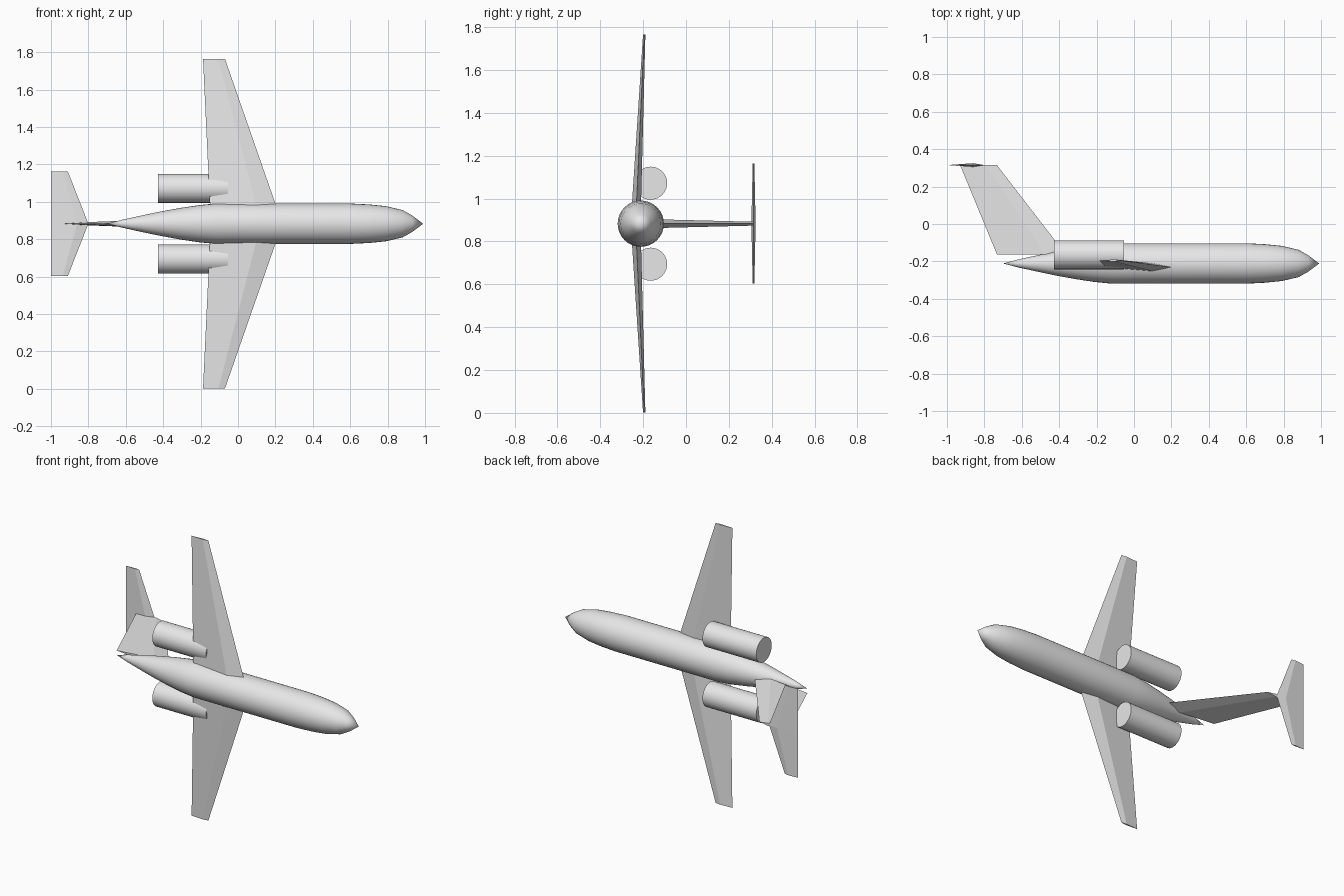
import bpy, bmesh, math
from mathutils import Vector

cube = bpy.data.objects.get("Cube")
if cube:
    bpy.data.objects.remove(cube, do_unlink=True)

grey = bpy.data.materials.new("light grey")
grey.use_nodes = True
grey.diffuse_color = (0.8, 0.8, 0.8, 1)
grey.node_tree.nodes["Principled BSDF"].inputs["Base Color"].default_value = (0.8, 0.8, 0.8, 1)

AXIS = Vector((0, -0.211, 0.883))  # centre line of the body


def finish(name, bm, smooth_angle=None):
    bmesh.ops.recalc_face_normals(bm, faces=bm.faces)
    mesh = bpy.data.meshes.new(name)
    bm.to_mesh(mesh)
    bm.free()
    mesh.materials.append(grey)
    obj = bpy.data.objects.new(name, mesh)
    bpy.context.collection.objects.link(obj)
    if smooth_angle:
        bpy.ops.object.select_all(action='DESELECT')
        obj.select_set(True)
        bpy.context.view_layer.objects.active = obj
        bpy.ops.object.shade_smooth_by_angle(angle=math.radians(smooth_angle))
    return obj


def loft(bm, rings):
    """Skin a list of closed point loops and cap both ends."""
    loops = [[bm.verts.new(p) for p in ring] for ring in rings]
    n = len(loops[0])
    for a, b in zip(loops, loops[1:]):
        for i in range(n):
            j = (i + 1) % n
            bm.faces.new((a[i], a[j], b[j], b[i]))
    bm.faces.new(loops[0])
    bm.faces.new(loops[-1])


def lathe(name, profile, centre, sides, angle):
    """Revolve (x, radius) pairs around a line along x."""
    bm = bmesh.new()
    steps = [2 * math.pi * i / sides for i in range(sides)]
    loft(bm, [[centre + Vector((x, r * math.cos(t), r * math.sin(t))) for t in steps]
              for x, r in profile])
    bmesh.ops.remove_doubles(bm, verts=bm.verts, dist=0.0001)
    return finish(name, bm, angle)


def foil(name, sections, span, thick, ridge=0.3):
    """Diamond-section blade; each section is (origin, trailing x, leading x, thickness)."""
    bm = bmesh.new()
    rings = []
    for origin, back, front, t in sections:
        crest = front + (back - front) * ridge
        side = thick * (t / 2)
        rings.append([origin + Vector((back, 0, 0)), origin + Vector((crest, 0, 0)) + side,
                      origin + Vector((front, 0, 0)), origin + Vector((crest, 0, 0)) - side])
    loft(bm, rings)
    return finish(name, bm)


Y, Z = Vector((0, 1, 0)), Vector((0, 0, 1))

# Body with pointed nose and long tapering tail
lathe("fuselage",
      [(-0.70, 0.0), (-0.62, 0.021), (-0.52, 0.043), (-0.42, 0.064), (-0.31, 0.084),
       (-0.21, 0.099), (-0.12, 0.108), (0.2, 0.108), (0.6, 0.108), (0.70, 0.103),
       (0.79, 0.094), (0.88, 0.073), (0.93, 0.045), (0.99, 0.0)], AXIS, 32, 50)

for sign, label in ((1, "left"), (-1, "right")):
    # Swept wing, rising slightly towards the tip
    foil(label + "_wing",
         [(AXIS + Vector((0, -0.022, sign * 0.05)), -0.148, 0.22, 0.044),
          (AXIS + Vector((0, 0.016, sign * 0.882)), -0.187, -0.07, 0.011)], Z, Y)
    # Engine pod
    lathe(label + "_engine", [(-0.428, 0.077), (-0.053, 0.077)],
          AXIS + Vector((0, 0.046, sign * 0.189)), 32, 50)

# Tail fin
foil("tail_fin",
     [(AXIS + Y * 0.049, -0.733, -0.365, 0.042),
      (AXIS + Y * 0.526, -0.93, -0.733, 0.018)], Y, Z)

# Tailplane across the top of the fin
top = AXIS + Y * 0.526
foil("tailplane",
     [(top - Z * 0.28, -1.0, -0.91, 0.008), (top, -1.0, -0.80, 0.02),
      (top + Z * 0.28, -1.0, -0.91, 0.008)], Z, Y)
